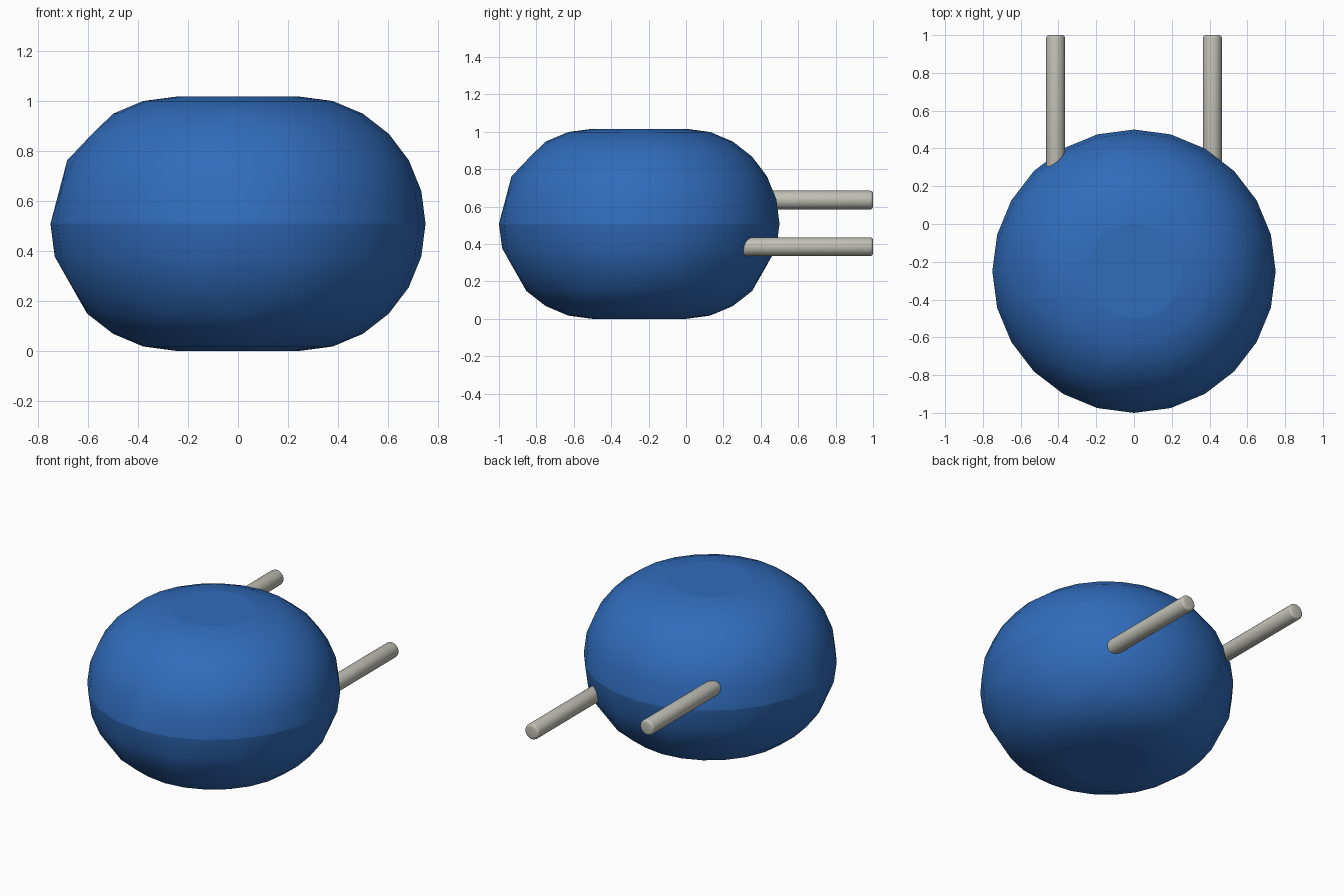
import bpy, bmesh, math
from mathutils import Matrix

cube = bpy.data.objects.get("Cube")
if cube:
    bpy.data.objects.remove(cube, do_unlink=True)


def material(name, rgb):
    m = bpy.data.materials.new(name)
    m.use_nodes = True
    m.diffuse_color = (*rgb, 1)
    m.node_tree.nodes["Principled BSDF"].inputs["Base Color"].default_value = (*rgb, 1)
    return m


def make_object(name, bm, mat):
    mesh = bpy.data.meshes.new(name)
    bmesh.ops.recalc_face_normals(bm, faces=bm.faces[:])
    bm.to_mesh(mesh)
    bm.free()
    mesh.materials.append(mat)
    ob = bpy.data.objects.new(name, mesh)
    bpy.context.collection.objects.link(ob)
    return ob


blue = material("blue", (0.03, 0.15, 0.5))
grey = material("warm grey", (0.53, 0.53, 0.47))

# Rounded drum body: rings of a quarter-round profile, flat discs top and bottom
SIDES, HALF, CORE, ROUND, CENTRE_Y = 24, 0.508, 0.25, 0.5, -0.25
bm = bmesh.new()
rings = {}
for lat in range(-90, 91, 15):
    a = math.radians(lat)
    r, z = CORE + ROUND * math.cos(a), HALF + HALF * math.sin(a)
    rings[lat] = [bm.verts.new((r * math.cos(t), CENTRE_Y + r * math.sin(t), z))
                  for t in (2 * math.pi * i / SIDES for i in range(SIDES))]
for lat in range(-90, 90, 15):
    lo, hi = rings[lat], rings[lat + 15]
    for i in range(SIDES):
        j = (i + 1) % SIDES
        bm.faces.new((lo[i], lo[j], hi[j], hi[i]))
for lat in (-90, 90):
    bm.faces.new(rings[lat])

# Sharp equator and disc rims
for lat in (-90, 0, 90):
    for i in range(SIDES):
        bm.edges.get((rings[lat][i], rings[lat][(i + 1) % SIDES])).smooth = False

# Diamond facets: thin out every other point below the equator,
# and flatten the upper front and right-hand meridians
thin = [rings[-30][i] for i in range(2, SIDES, 2)]
thin += [rings[lat][i] for lat in (15, 45) for i in (12, 18)]
bmesh.ops.dissolve_verts(bm, verts=thin)
bmesh.ops.triangulate(bm, faces=[f for f in bm.faces if 4 < len(f.verts) < SIDES])
for f in bm.faces:
    f.smooth = True
make_object("body", bm, blue)

# Two prongs sticking out of the back, at different heights
START, END, RADIUS = 0.2, 1.0, 0.05
for name, x, z in (("left_prong", 0.415, 0.385), ("right_prong", -0.415, 0.635)):
    bm = bmesh.new()
    place = Matrix.Translation((x, (START + END) / 2, z)) @ Matrix.Rotation(math.pi / 2, 4, "X")
    bmesh.ops.create_cone(bm, cap_ends=True, segments=24, radius1=RADIUS, radius2=RADIUS,
                          depth=END - START, matrix=place)
    rims = [e for e in bm.edges if abs(e.verts[0].co.y - e.verts[1].co.y) < 1e-4]
    bmesh.ops.bevel(bm, geom=rims, offset=0.015, segments=3, profile=0.5, affect="EDGES")
    prong = make_object(name, bm, grey)
    bpy.ops.object.select_all(action="DESELECT")
    prong.select_set(True)
    bpy.context.view_layer.objects.active = prong
    bpy.ops.object.shade_smooth_by_angle(angle=math.radians(40))
